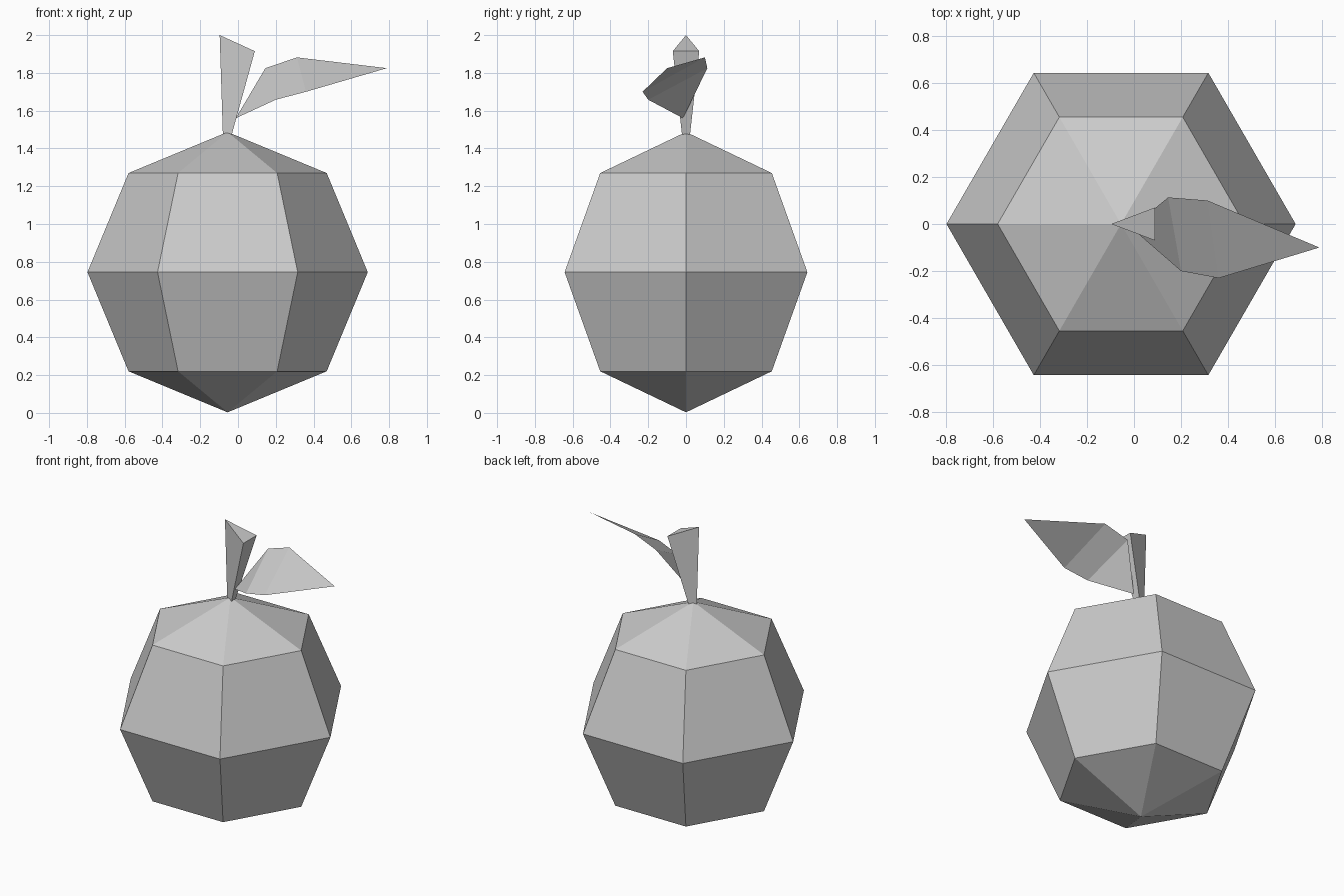
import bpy, bmesh, math

if "Cube" in bpy.data.objects:
    bpy.data.objects.remove(bpy.data.objects["Cube"])

grey = bpy.data.materials.new("plain_grey")
grey.diffuse_color = (0.6, 0.6, 0.6, 1)
grey.use_nodes = True
grey.node_tree.nodes["Principled BSDF"].inputs["Base Color"].default_value = grey.diffuse_color


def make(name, verts, faces, closed=True):
    mesh = bpy.data.meshes.new(name)
    mesh.from_pydata(verts, [], faces)
    if closed:
        bm = bmesh.new()
        bm.from_mesh(mesh)
        bmesh.ops.recalc_face_normals(bm, faces=bm.faces)
        bm.to_mesh(mesh)
        bm.free()
    mesh.materials.append(grey)
    obj = bpy.data.objects.new(name, mesh)
    bpy.context.collection.objects.link(obj)
    return obj


# Fruit body: six-sided, three rings between two poles
bm = bmesh.new()
bmesh.ops.create_uvsphere(bm, u_segments=6, v_segments=4, radius=0.742)
top = max(bm.verts, key=lambda v: v.co.x)
turn = math.atan2(top.co.y, top.co.x)
mesh = bpy.data.meshes.new("fruit_body")
bm.to_mesh(mesh)
bm.free()
mesh.materials.append(grey)
body = bpy.data.objects.new("fruit_body", mesh)
body.location = (-0.055, 0, 0.745)
body.rotation_euler.z = -turn
bpy.context.collection.objects.link(body)

# Stem: three-sided, flaring upward to a slanted top
make("stem",
     [(-0.08, 0, 1.47), (-0.034, -0.021, 1.47), (-0.034, 0.021, 1.47),
      (-0.097, 0, 2.0), (0.089, -0.07, 1.915), (0.089, 0.07, 1.915)],
     [(0, 2, 1), (3, 4, 5), (0, 1, 4, 3), (1, 2, 5, 4), (2, 0, 3, 5)])

# Leaf: thin folded sheet, base point to tip
make("leaf",
     [(-0.012, -0.016, 1.56),
      (0.2, -0.2, 1.658), (0.145, 0.113, 1.825),
      (0.36, -0.23, 1.70), (0.312, 0.1, 1.882),
      (0.788, -0.1, 1.825)],
     [(0, 1, 2), (1, 3, 4, 2), (3, 5, 4)], closed=False)
